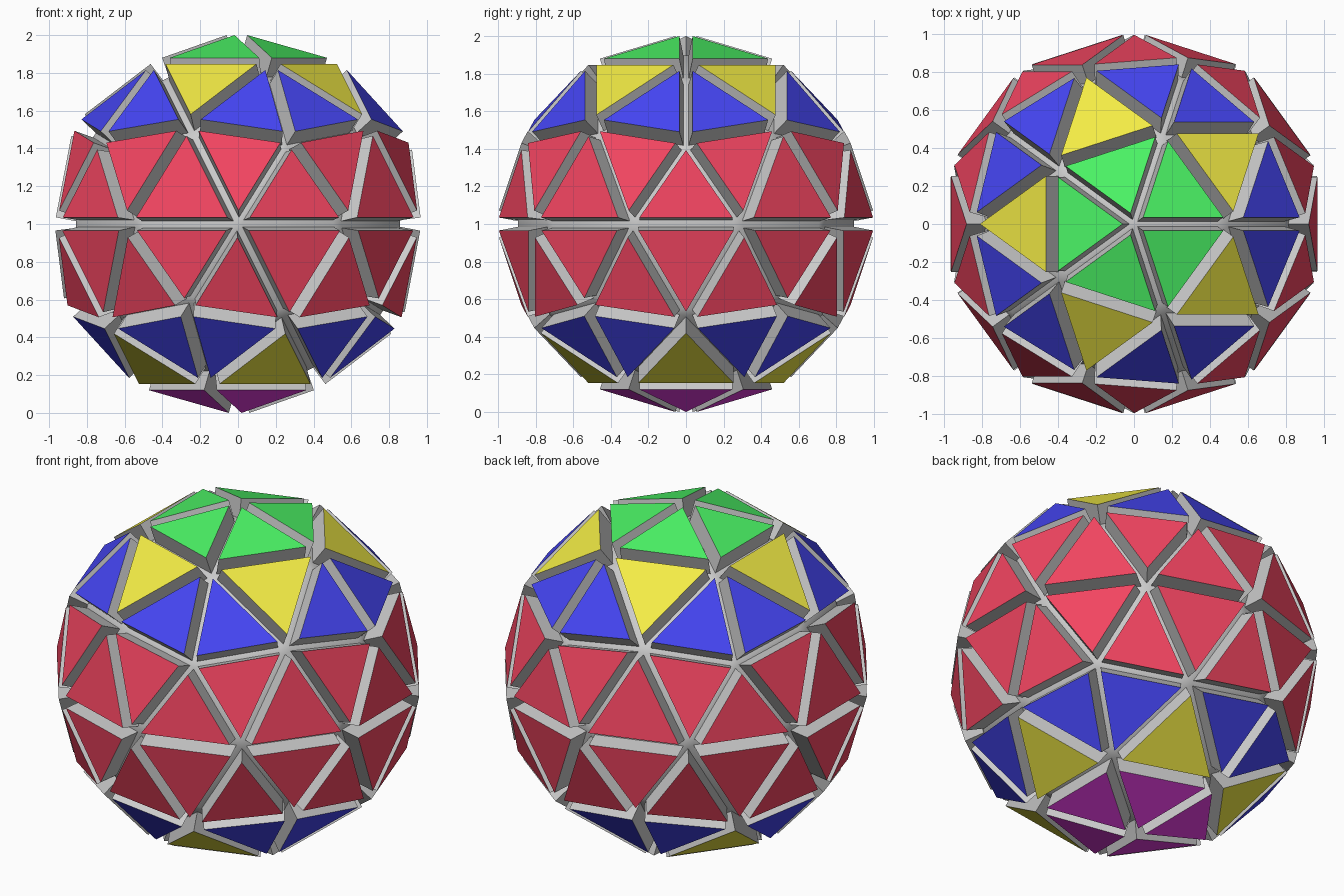
import bpy
import bmesh
from mathutils import Vector

if "Cube" in bpy.data.objects:
    bpy.data.objects.remove(bpy.data.objects["Cube"])

GAP = 0.032     # inset of every panel edge
LIFT = 0.02     # panel face above the base geodesic
DEPTH = 0.109   # panel thickness down to the core
CENTRE = Vector((0, 0, 1))


def material(name, rgb):
    m = bpy.data.materials.new(name)
    m.diffuse_color = (*rgb, 1)
    m.use_nodes = True
    m.node_tree.nodes["Principled BSDF"].inputs["Base Color"].default_value = m.diffuse_color
    return m


def finish(name, bm, mats=()):
    bmesh.ops.recalc_face_normals(bm, faces=bm.faces)
    me = bpy.data.meshes.new(name)
    bm.to_mesh(me)
    bm.free()
    for m in mats:
        me.materials.append(m)
    ob = bpy.data.objects.new(name, me)
    bpy.context.collection.objects.link(ob)
    return ob


def inset(pts, t):
    """Move the edges of a triangle inward by t (scale about the incentre)."""
    a, b, c = pts
    la, lb, lc = (b - c).length, (c - a).length, (a - b).length
    per = la + lb + lc
    centre = (a * la + b * lb + c * lc) / per
    r = (b - a).cross(c - a).length / per
    return [centre + (p - centre) * (r - t) / r for p in pts]


def group(z):
    """Panel colour group from the height of its centroid."""
    if abs(z) < 0.5:
        return "middle_panels"
    side = "upper" if z > 0 else "lower"
    if abs(z) < 0.68:
        return side + "_blue_panels"
    if abs(z) < 0.82:
        return side + "_yellow_panels"
    return "top_cap_panels" if z > 0 else "bottom_cap_panels"


grey = material("wall_grey", (0.8, 0.8, 0.8))
blue = material("blue", (0.06, 0.06, 0.9))
yellow = material("yellow", (0.9, 0.84, 0.06))
colours = {
    "middle_panels": material("red", (0.9, 0.06, 0.12)),
    "upper_blue_panels": blue, "lower_blue_panels": blue,
    "upper_yellow_panels": yellow, "lower_yellow_panels": yellow,
    "top_cap_panels": material("green", (0.07, 0.9, 0.13)),
    "bottom_cap_panels": material("purple", (0.85, 0.05, 0.82)),
}

# base geodesic with 80 triangles
geo = bmesh.new()
bmesh.ops.create_icosphere(geo, subdivisions=2, radius=1)
geo.normal_update()
panels = {name: bmesh.new() for name in colours}
core = bmesh.new()

# raised panels: coloured face, grey walls
for f in geo.faces:
    n = f.normal
    bm = panels[group(f.calc_center_median().z)]
    tri = inset([v.co.copy() for v in f.verts], GAP)
    top = [bm.verts.new(CENTRE + p + n * LIFT) for p in tri]
    low = [bm.verts.new(CENTRE + p + n * (LIFT - DEPTH)) for p in tri]
    bm.faces.new(top).material_index = 1
    bm.faces.new(low[::-1])
    for i in range(3):
        j = (i + 1) % 3
        bm.faces.new((low[i], low[j], top[j], top[i]))
    for v in low:
        core.verts.new(v.co)
geo.free()

for name, bm in panels.items():
    finish(name, bm, (grey, colours[name]))

# inner core under the panels, smooth in the grooves
bmesh.ops.convex_hull(core, input=core.verts[:])
for f in core.faces:
    f.smooth = True
finish("inner_core", core)
